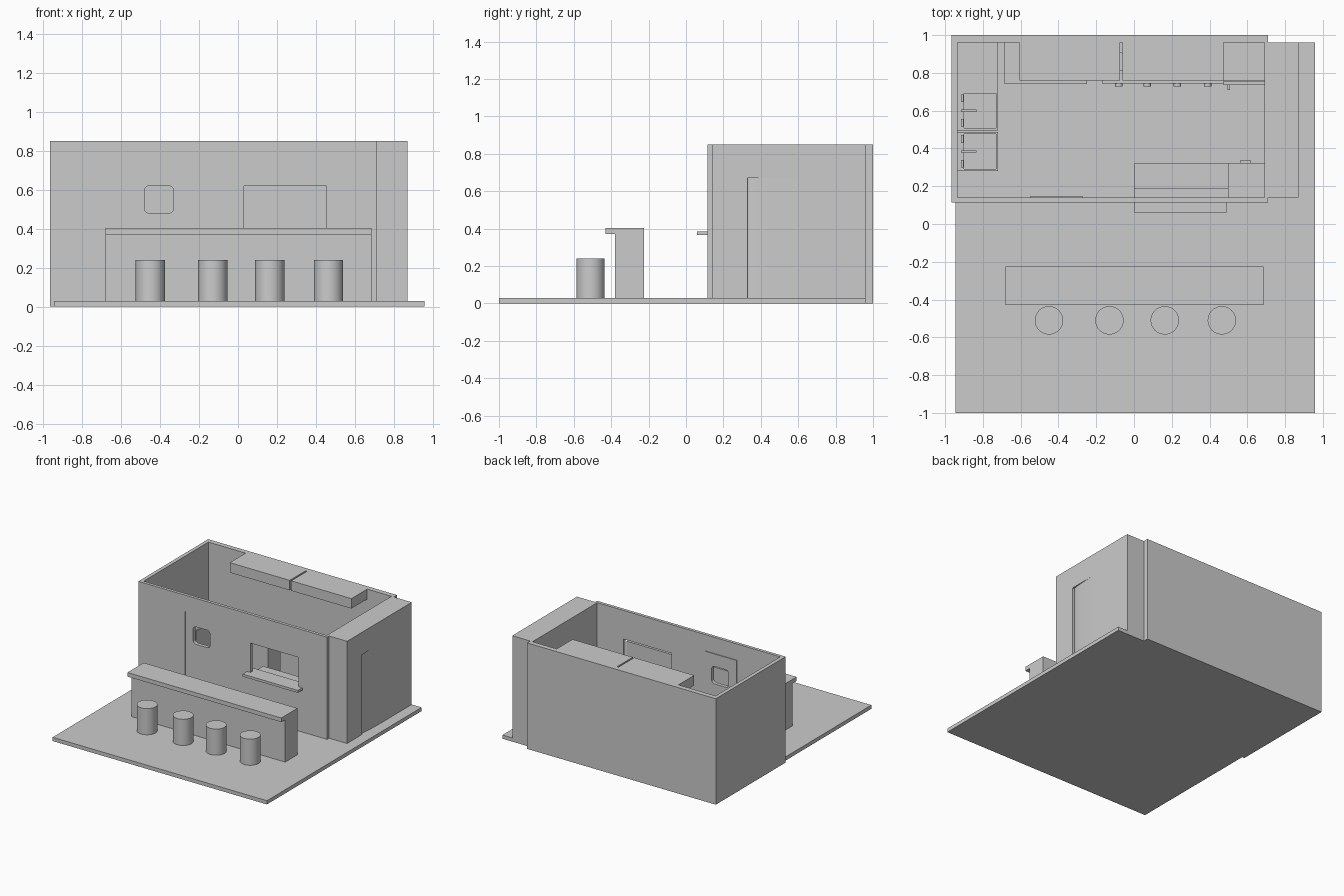
import bpy, bmesh, math
from mathutils import Matrix

if "Cube" in bpy.data.objects:
    bpy.data.objects.remove(bpy.data.objects["Cube"])


def make(name, bm):
    bmesh.ops.recalc_face_normals(bm, faces=bm.faces)
    me = bpy.data.meshes.new(name)
    bm.to_mesh(me)
    bm.free()
    ob = bpy.data.objects.new(name, me)
    bpy.context.collection.objects.link(ob)
    return ob


def box(name, x0, x1, y0, y1, z0, z1):
    bm = bmesh.new()
    bmesh.ops.create_cube(bm, size=1)
    for v in bm.verts:
        v.co = ((x0 + x1) / 2 + v.co.x * (x1 - x0), (y0 + y1) / 2 + v.co.y * (y1 - y0),
                (z0 + z1) / 2 + v.co.z * (z1 - z0))
    return make(name, bm)


def smooth(ob):
    bpy.ops.object.select_all(action='DESELECT')
    ob.select_set(True)
    bpy.context.view_layer.objects.active = ob
    bpy.ops.object.shade_smooth_by_angle(angle=math.radians(35))


def cyl(name, x, y, z, r, h, along_y=False, seg=32):
    bm = bmesh.new()
    rot = Matrix.Rotation(math.pi / 2, 4, 'X') if along_y else Matrix()
    bmesh.ops.create_cone(bm, cap_ends=True, segments=seg, radius1=r, radius2=r, depth=h,
                          matrix=Matrix.Translation((x, y, z)) @ rot)
    ob = make(name, bm)
    smooth(ob)
    return ob


def prism(name, pts, z0, z1):
    bm = bmesh.new()
    f = bm.faces.new([bm.verts.new((x, y, z0)) for x, y in pts])
    r = bmesh.ops.extrude_face_region(bm, geom=[f])
    for v in r['geom']:
        if isinstance(v, bmesh.types.BMVert):
            v.co.z = z1
    return make(name, bm)


def cut(ob, cutter):
    cutter.hide_render = True
    m = ob.modifiers.new("cut", 'BOOLEAN')
    m.operation, m.solver, m.object = 'DIFFERENCE', 'EXACT', cutter
    bpy.ops.object.select_all(action='DESELECT')
    ob.select_set(True)
    bpy.context.view_layer.objects.active = ob
    bpy.ops.object.modifier_apply(modifier=m.name)
    bpy.data.objects.remove(cutter)


# ground slab and outer walls
box("ground_slab", -.945, .957, -1, .96, 0, .03)
box("back_wall", -.965, .71, .96, 1, 0, .85)
box("left_wall", -.965, -.935, .115, .96, 0, .85)

# front wall: left piece, piece over the door, windowed right piece
box("front_wall_left", -.935, -.55, .115, .14, 0, .85)
box("front_wall_lintel", -.55, -.27, .115, .14, .72, .85)
wall = box("front_wall_right", -.27, .71, .115, .14, .03, .85)
cut(wall, box("window_cutter", .03, .455, .05, .2, .385, .62))

# door with a rounded porthole
door = box("door", -.55, -.27, .117, .146, .03, .72)
bm = bmesh.new()
ring = []
for k, (cx, cz) in enumerate([(-.355, .595), (-.455, .595), (-.455, .505), (-.355, .505)]):
    for i in range(6):
        a = math.pi / 2 * (k + i / 5)
        ring.append(bm.verts.new((cx + .025 * math.cos(a), .05, cz + .025 * math.sin(a))))
face = bm.faces.new(ring)
ext = bmesh.ops.extrude_face_region(bm, geom=[face])
for v in ext['geom']:
    if isinstance(v, bmesh.types.BMVert):
        v.co.y = .2
cut(door, make("porthole_cutter", bm))

# side block with a shallow curved doorway panel
arc = [(.85 + .02 * math.sin(math.pi / 2 * i / 12), .62 - .29 * math.cos(math.pi / 2 * i / 12))
       for i in range(13)]
low = prism("side_block_lower", [(.69, .14), (.87, .14), (.87, .33)] + arc + [(.87, .96), (.69, .96)],
            .03, .67)
smooth(low)
box("side_block_upper", .69, .87, .14, .96, .67, .85)

# serving shelf through the window
box("window_shelf", 0, .49, .06, .115, .365, .385)
box("inner_shelf", 0, .5, .14, .19, .365, .385)

# outdoor bar and stools
box("bar_body", -.68, .685, -.38, -.225, .03, .37)
box("bar_top", -.68, .685, -.43, -.225, .37, .403)
for i, x in enumerate((-.45, -.13, .163, .465)):
    cyl(f"stool_{i + 1}", x, -.51, .135, .075, .21, seg=40)

# upper cabinets
box("upper_cabinet_left", -.605, -.073, .76, .96, .77, .85)
box("upper_cabinet_right", -.06, .475, .76, .96, .77, .85)

# back counter, stove and fridge
box("back_counter", -.685, -.25, .74, .96, .03, .38)
box("stove_body", -.165, .47, .765, .96, .03, .37)
box("stove_panel", -.17, .475, .745, .765, .3, .37)
for i, x in enumerate((-.08, .07, .23, .39)):
    cyl(f"stove_knob_{i + 1}", x, .738, .335, .02, .018, True, 16)
    cyl(f"burner_{i + 1}", x, .86, .374, .05, .01)
box("fridge_body", .475, .69, .76, .96, .03, .6)
box("fridge_door", .475, .69, .737, .757, .05, .6)
box("fridge_handle", .495, .507, .71, .737, .3, .48)

# left worktop and twin sinks
box("left_worktop", -.935, -.72, .705, .96, .03, .37)
for i, y in enumerate((.28, .495)):
    sink = box(f"sink_{i + 1}", -.935, -.72, y, y + .208, .03, .37)
    cut(sink, box("basin_cutter", -.9, -.73, y + .012, y + .196, .25, .5))
    box(f"faucet_post_{i + 1}", -.917, -.905, y + .098, y + .11, .37, .43)
    box(f"faucet_spout_{i + 1}", -.917, -.835, y + .098, y + .11, .43, .44)
    for side, o in (("a", .02), ("b", .15)):
        box(f"tap_{i + 1}{side}", -.917, -.903, y + o, y + o + .04, .37, .39)

# counters behind the window
box("front_counter", 0, .5, .14, .32, .03, .35)
box("front_cooler", .5, .69, .14, .323, .03, .37)
box("cooler_handle", .56, .62, .323, .335, .28, .3)
